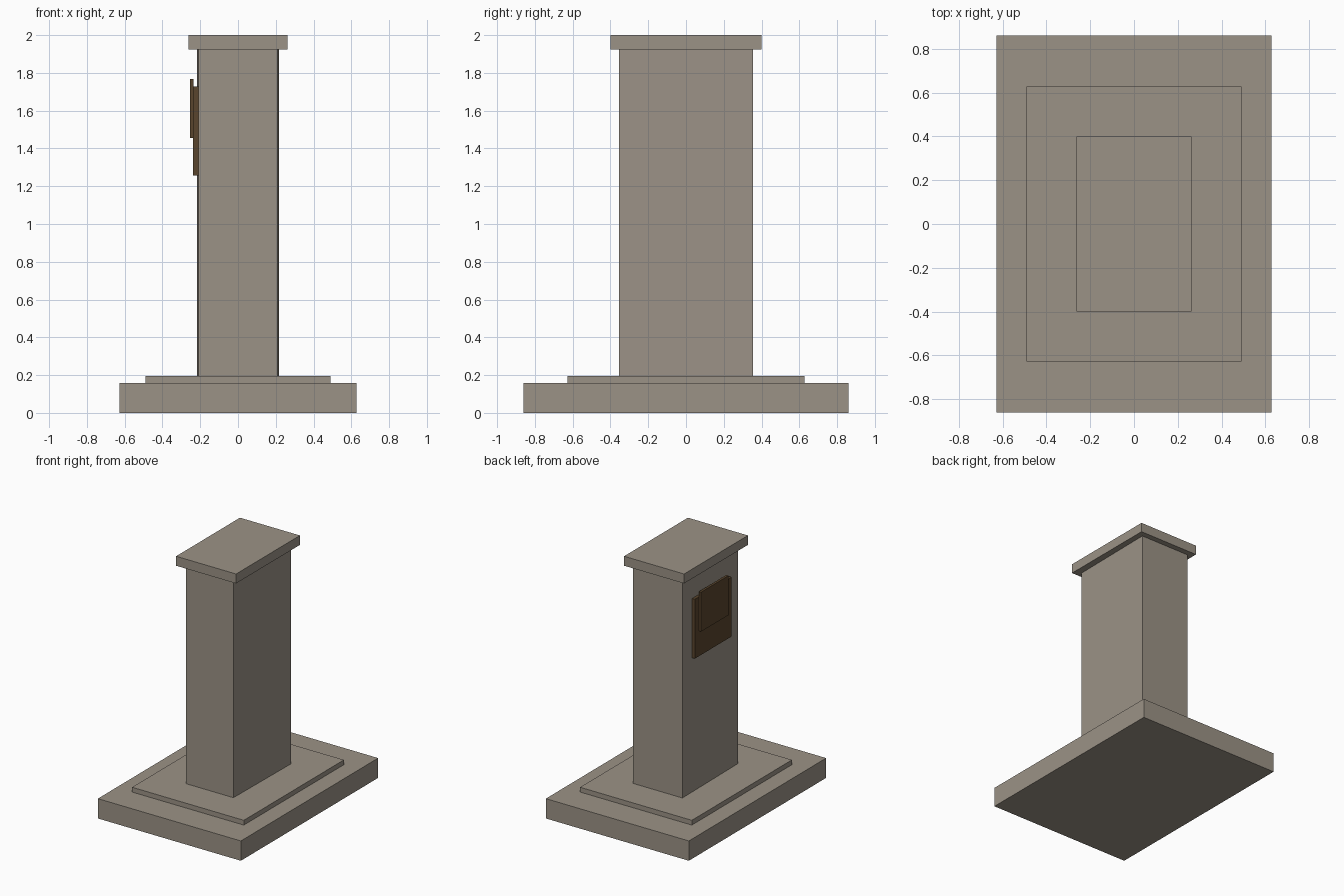
import bpy

cube = bpy.data.objects.get("Cube")
if cube:
    bpy.data.objects.remove(cube, do_unlink=True)


def material(name, rgb):
    mat = bpy.data.materials.new(name)
    mat.use_nodes = True
    mat.diffuse_color = (*rgb, 1)
    mat.node_tree.nodes["Principled BSDF"].inputs["Base Color"].default_value = (*rgb, 1)
    return mat


def block(name, mat, x, y, z):
    """Box spanning the given (low, high) ranges."""
    bpy.ops.mesh.primitive_cube_add(size=1)
    obj = bpy.context.object
    obj.name = obj.data.name = name
    for v in obj.data.vertices:
        v.co = [r[1] if c > 0 else r[0] for c, r in zip(v.co, (x, y, z))]
    obj.data.materials.append(mat)
    return obj


def centred(name, mat, half_x, half_y, z):
    return block(name, mat, (-half_x, half_x), (-half_y, half_y), z)


stone = material("warm grey stone", (0.33, 0.29, 0.24))
bronze = material("dark bronze", (0.102, 0.06, 0.026))

# Stepped base
centred("plinth", stone, 0.627, 0.86, (0, 0.157))
centred("base_step", stone, 0.49, 0.627, (0.157, 0.195))

# Pillar, very slightly narrower at the front
pillar = centred("pillar", stone, 0.217, 0.355, (0.195, 1.925))
for v in pillar.data.vertices:
    if v.co.y < 0:
        v.co.x *= 0.96

# Overhanging cap
centred("cap", stone, 0.263, 0.40, (1.925, 2.0))

# Two overlapping plates on the right side
block("plaque_back", bronze, (-0.238, -0.208), (-0.23, 0.23), (1.257, 1.728))
block("plaque_front", bronze, (-0.255, -0.236), (-0.17, 0.175), (1.455, 1.768))
